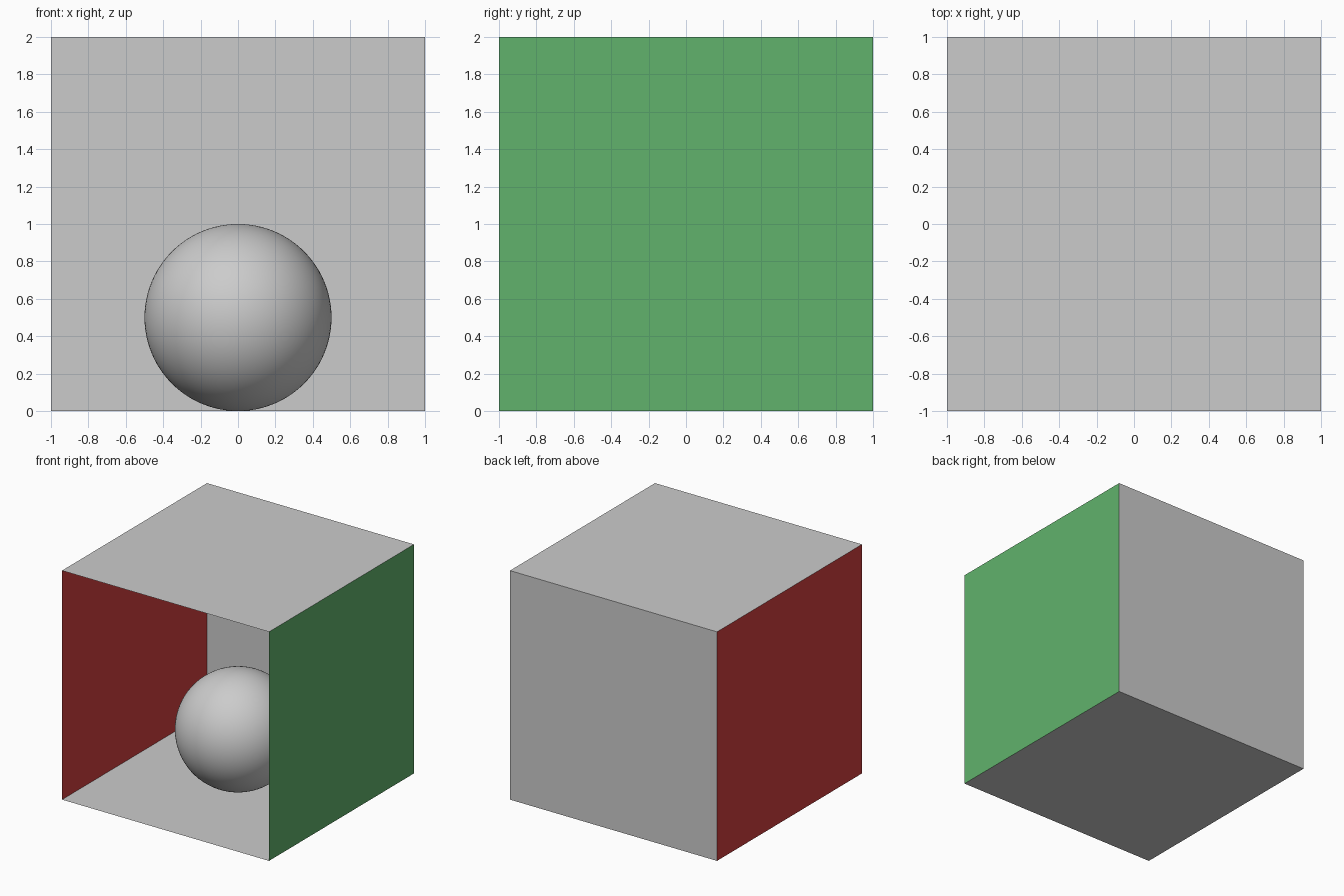
import bpy
from math import pi

if "Cube" in bpy.data.objects:
    bpy.data.objects.remove(bpy.data.objects["Cube"])


def colour(name, rgb):
    mat = bpy.data.materials.new(name)
    mat.diffuse_color = (*rgb, 1.0)
    mat.use_nodes = True
    mat.node_tree.nodes["Principled BSDF"].inputs["Base Color"].default_value = mat.diffuse_color
    return mat


def panel(name, location, rotation, mat=None):
    """Square 2 x 2 sheet whose face looks into the room."""
    bpy.ops.mesh.primitive_plane_add(size=2, location=location, rotation=rotation)
    obj = bpy.context.object
    obj.name = name
    if mat:
        obj.data.materials.append(mat)
    return obj


red = colour("red", (0.65, 0.05, 0.05))
green = colour("green", (0.12, 0.45, 0.15))

# Room: five thin sheets, open at the front
panel("floor", (0, 0, 0), (0, 0, 0))
panel("ceiling", (0, 0, 2), (pi, 0, 0))
panel("back_wall", (0, 1, 1), (pi / 2, 0, 0))
panel("left_wall", (-1, 0, 1), (0, pi / 2, 0), red)
panel("right_wall", (1, 0, 1), (0, -pi / 2, 0), green)

# Ball resting on the floor
bpy.ops.mesh.primitive_uv_sphere_add(segments=96, ring_count=48, radius=0.5,
                                     location=(0, 0, 0.5))
ball = bpy.context.object
ball.name = "ball"
bpy.ops.object.shade_smooth()
